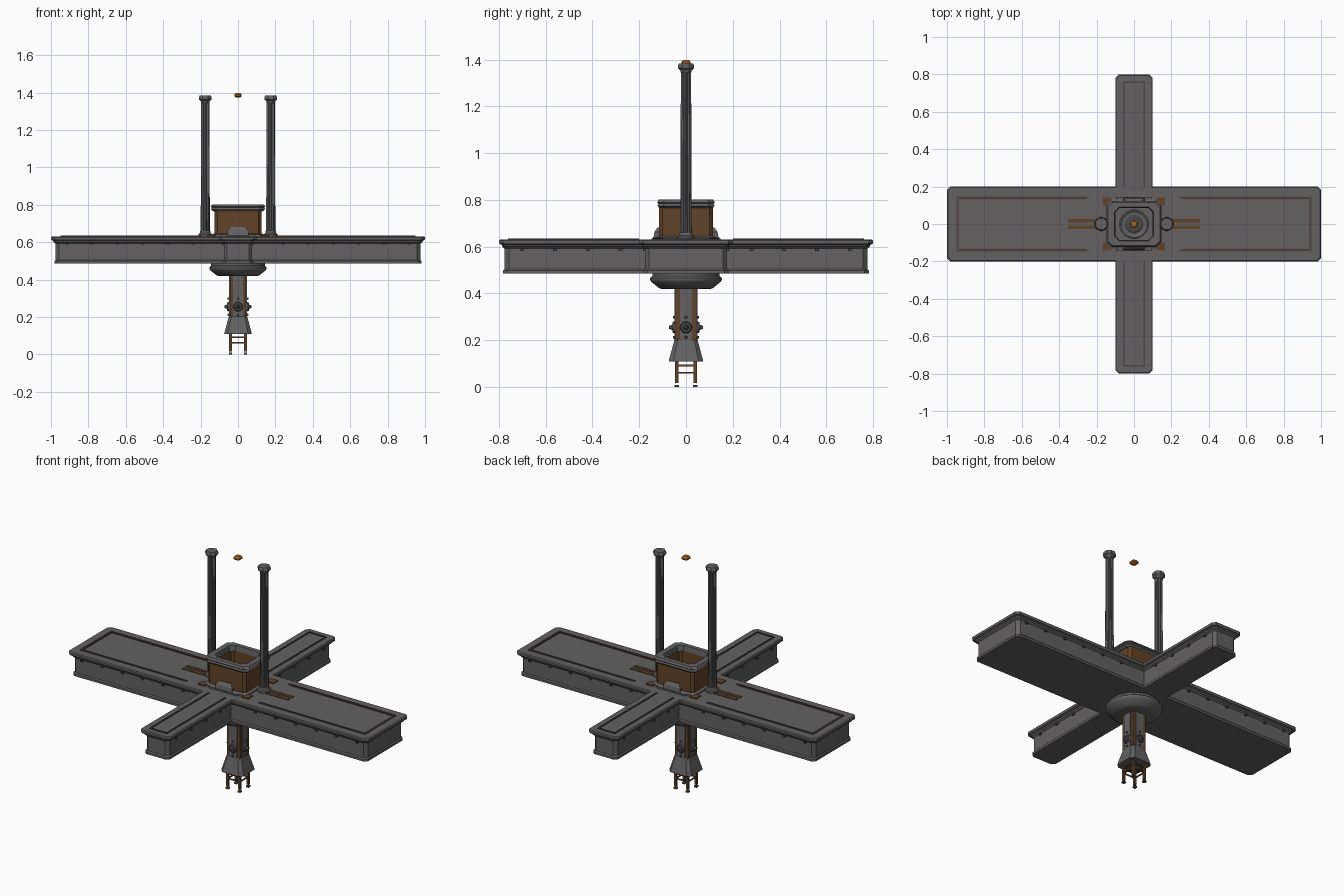
import bpy, bmesh, math
from mathutils import Matrix, Vector

if "Cube" in bpy.data.objects:
    bpy.data.objects.remove(bpy.data.objects["Cube"], do_unlink=True)


def material(name, r, g, b):
    m = bpy.data.materials.new(name)
    m.use_nodes = True
    m.diffuse_color = (r, g, b, 1)
    m.node_tree.nodes["Principled BSDF"].inputs["Base Color"].default_value = (r, g, b, 1)
    return m


STONE = material("grey stone", 0.125, 0.12, 0.12)
DARK = material("dark stone", 0.065, 0.065, 0.068)
WOOD = material("brown wood", 0.12, 0.055, 0.02)
ORANGE = material("orange gem", 0.4, 0.14, 0.02)
RED = material("dark red", 0.12, 0.02, 0.02)


def finish(name, bm, mat, smooth=False):
    bmesh.ops.recalc_face_normals(bm, faces=bm.faces)
    me = bpy.data.meshes.new(name)
    bm.to_mesh(me)
    bm.free()
    me.materials.append(mat)
    ob = bpy.data.objects.new(name, me)
    bpy.context.collection.objects.link(ob)
    if smooth:
        bpy.ops.object.select_all(action="DESELECT")
        ob.select_set(True)
        bpy.context.view_layer.objects.active = ob
        bpy.ops.object.shade_smooth_by_angle(angle=math.radians(35))
    return ob


def boxes(name, mat, items):
    """Axis-aligned boxes, each (x, y, z low, half x, half y, height)."""
    bm = bmesh.new()
    for x, y, z, hx, hy, h in items:
        m = Matrix.Translation((x, y, z + h / 2)) @ Matrix.Diagonal((2 * hx, 2 * hy, h, 1))
        bmesh.ops.create_cube(bm, size=1, matrix=m)
    return finish(name, bm, mat)


def loft(name, mat, rings, closed=False, smooth=False):
    """Bridge equal-length rings; cap the ends, or join last to first."""
    bm = bmesh.new()
    rows = [[bm.verts.new(p) for p in r] for r in rings]
    n = len(rows[0])
    pairs = list(zip(rows, rows[1:])) + ([(rows[-1], rows[0])] if closed else [])
    for a, b in pairs:
        for i in range(n):
            j = (i + 1) % n
            bm.faces.new((a[i], a[j], b[j], b[i]))
    if not closed:
        bm.faces.new(rows[0])
        bm.faces.new(rows[-1])
    return finish(name, bm, mat, smooth)


def circle(r, z, n, x=0, y=0, flute=0):
    return [(x + (r - flute * (i % 2)) * math.cos(math.tau * (i + .5) / n),
             y + (r - flute * (i % 2)) * math.sin(math.tau * (i + .5) / n), z) for i in range(n)]


def lathe(name, mat, profile, n=24, x=0, y=0, smooth=False):
    return loft(name, mat, [circle(r, z, n, x, y) for r, z in profile], smooth=smooth)


def chamfered(hx, hy, c, z):
    q = [(hx, hy - c), (hx - c, hy)]
    p = q + [(-x, y) for x, y in reversed(q)]
    p += [(-x, -y) for x, y in p]
    return [(x, y, z) for x, y in p]


def cross(d, z, c=0.018):
    """Cross-shaped outline shrunk by d, with clipped outer corners."""
    lx, wx, ly, wy = 1 - d, 0.2 - d, 0.8 - d, 0.1 - d
    q = [(lx, wx - c), (lx - c, wx), (wy, wx), (wy, ly - c), (wy - c, ly)]
    p = q + [(-x, y) for x, y in reversed(q)]
    p += [(-x, -y) for x, y in p]
    return [(x, y, z) for x, y in p]


# Cross platform with moulded top lip and a foot lip
loft("platform", STONE, [cross(d, z) for d, z in (
    (0.018, 0.485), (0.018, 0.498), (0.024, 0.504), (0.024, 0.592), (0.014, 0.6),
    (0.012, 0.608), (0.002, 0.612), (0, 0.618), (0, 0.626), (0.005, 0.631))])

# Raised trim lines on the four arms
trim, accents, studs = [], [], []
for s in (-1, 1):
    trim.append((s * 0.945, 0, 0.63, 0.005, 0.145, 0.006))
    accents.append((s * 0.937, 0, 0.63, 0.002, 0.135, 0.004))
    trim.append((0, s * 0.757, 0.63, 0.058, 0.004, 0.006))
    for t in (-1, 1):
        trim.append((s * 0.595, t * 0.143, 0.63, 0.355, 0.005, 0.006))
        accents.append((s * 0.595, t * 0.136, 0.63, 0.34, 0.002, 0.004))
        trim.append((t * 0.055, s * 0.48, 0.63, 0.004, 0.28, 0.006))
        for k in range(6):
            studs.append((s * (0.24 + 0.135 * k), t * 0.18, 0.582, 0.008, 0.004, 0.01))
        for k in range(4):
            studs.append((s * 0.08, t * (0.28 + 0.14 * k), 0.582, 0.004, 0.008, 0.01))
boxes("arm_trim", DARK, trim)
boxes("trim_accent", RED, accents)
boxes("lip_studs", DARK, studs)

# Wooden planks and corner braces on the deck
planks = []
for s in (-1, 1):
    for t in (-1, 1):
        planks.append((s * 0.265, t * 0.018, 0.63, 0.088, 0.01, 0.005))
        planks.append((s * 0.145, t * 0.12, 0.63, 0.022, 0.022, 0.008))
boxes("deck_planks", WOOD, planks)

# Open box on the deck: wooden walls, stone plinth and rim
loft("box_walls", WOOD, [chamfered(x, y, 0.015, z) for x, y, z in (
    (0.125, 0.115, 0.632), (0.125, 0.115, 0.775), (0.1, 0.09, 0.775), (0.1, 0.09, 0.632))], closed=True)
loft("box_rim", STONE, [chamfered(x, y, 0.025, z) for x, y, z in (
    (0.132, 0.114, 0.765), (0.145, 0.122, 0.775), (0.14, 0.118, 0.785), (0.146, 0.123, 0.79),
    (0.138, 0.116, 0.802), (0.105, 0.09, 0.802), (0.1, 0.086, 0.77))], closed=True)
loft("box_plinth", STONE, [chamfered(x, y, 0.02, z) for x, y, z in (
    (0.14, 0.13, 0.628), (0.14, 0.13, 0.64), (0.13, 0.12, 0.645))])
boxes("box_side_steps", STONE, [(0, s * 0.132, 0.628, 0.095, 0.012, 0.012) for s in (-1, 1)])
for s in (-1, 1):
    loft("front_block" if s < 0 else "back_block", STONE, [
        [(-w, s * 0.11, z), (w, s * 0.11, z), (w, s * y, z), (-w, s * y, z)]
        for w, y, z in ((0.055, 0.14, 0.635), (0.055, 0.135, 0.662), (0.04, 0.122, 0.682))])
lathe("box_floor_ring", STONE, [(0.08, 0.64), (0.08, 0.656), (0.072, 0.66), (0.06, 0.652)], 24)
lathe("box_floor_disc", DARK, [(0.05, 0.645), (0.05, 0.658), (0.04, 0.664)], 24)

# Two fluted pillars with moulded bases and capitals
for side, x in (("left", 0.175), ("right", -0.175)):
    loft(side + "_pillar_shaft", STONE, [circle(0.025, 0.64, 24, x, flute=0.004),
                                         circle(0.022, 1.37, 24, x, flute=0.004)])
    lathe(side + "_pillar_base", STONE, [(0.037, 0.63), (0.037, 0.642), (0.03, 0.648), (0.027, 0.66)], 16, x)
    lathe(side + "_pillar_capital", STONE, [(0.024, 1.345), (0.027, 1.355), (0.036, 1.362),
                                           (0.037, 1.374), (0.032, 1.384)], 8, x)

# Floating gem
loft("floating_gem", ORANGE, [chamfered(w, w, 0.006, z) for w, z in (
    (0.012, 1.374), (0.02, 1.381), (0.02, 1.39), (0.013, 1.398))])

# Round dish beneath the platform
lathe("under_dish", STONE, [(0.1, 0.418), (0.115, 0.422), (0.15, 0.45), (0.155, 0.458), (0.155, 0.466),
                            (0.145, 0.474), (0.145, 0.486)], 24, smooth=True)

# Hanging column: wooden core, stone face panels, knobs on each side
boxes("column_core", WOOD, [(0, 0, 0.19, 0.044, 0.044, 0.235)])
boxes("column_panels", STONE, [(0, 0, 0.19, 0.026, 0.049, 0.235), (0, 0, 0.19, 0.049, 0.026, 0.235)])
bm = bmesh.new()
for k in range(4):
    turn = Matrix.Rotation(k * math.pi / 2, 4, "Z")
    for r1, r2, off, depth, z in ((0.027, 0.022, 0.052, 0.012, 0.255), (0.013, 0.006, 0.064, 0.016, 0.255),
                                  (0.007, 0.005, 0.05, 0.01, 0.298), (0.007, 0.005, 0.05, 0.01, 0.212)):
        m = turn @ Matrix.Translation((off, 0, z)) @ Matrix.Rotation(math.pi / 2, 4, "Y")
        bmesh.ops.create_cone(bm, cap_ends=True, segments=12, radius1=r1, radius2=r2, depth=depth, matrix=m)
finish("column_knobs", bm, DARK)
loft("column_skirt", STONE, [chamfered(w, w, c, z) for w, c, z in (
    (0.073, 0.02, 0.108), (0.073, 0.02, 0.114), (0.05, 0.014, 0.2), (0.046, 0.012, 0.205))])

# Ladder-like legs with rungs and small feet
legs, rungs, feet = [], [], []
for s in (-1, 1):
    for z in (0.058, 0.088):
        rungs += [(0, s * 0.04, z, 0.04, 0.003, 0.007), (s * 0.04, 0, z, 0.003, 0.04, 0.007)]
    for t in (-1, 1):
        legs.append((s * 0.04, t * 0.04, 0.016, 0.007, 0.007, 0.1))
        feet.append((s * 0.04, t * 0.04, 0, 0.009, 0.009, 0.009))
boxes("legs", WOOD, legs)
boxes("leg_rungs", WOOD, rungs)
boxes("feet", DARK, feet)
